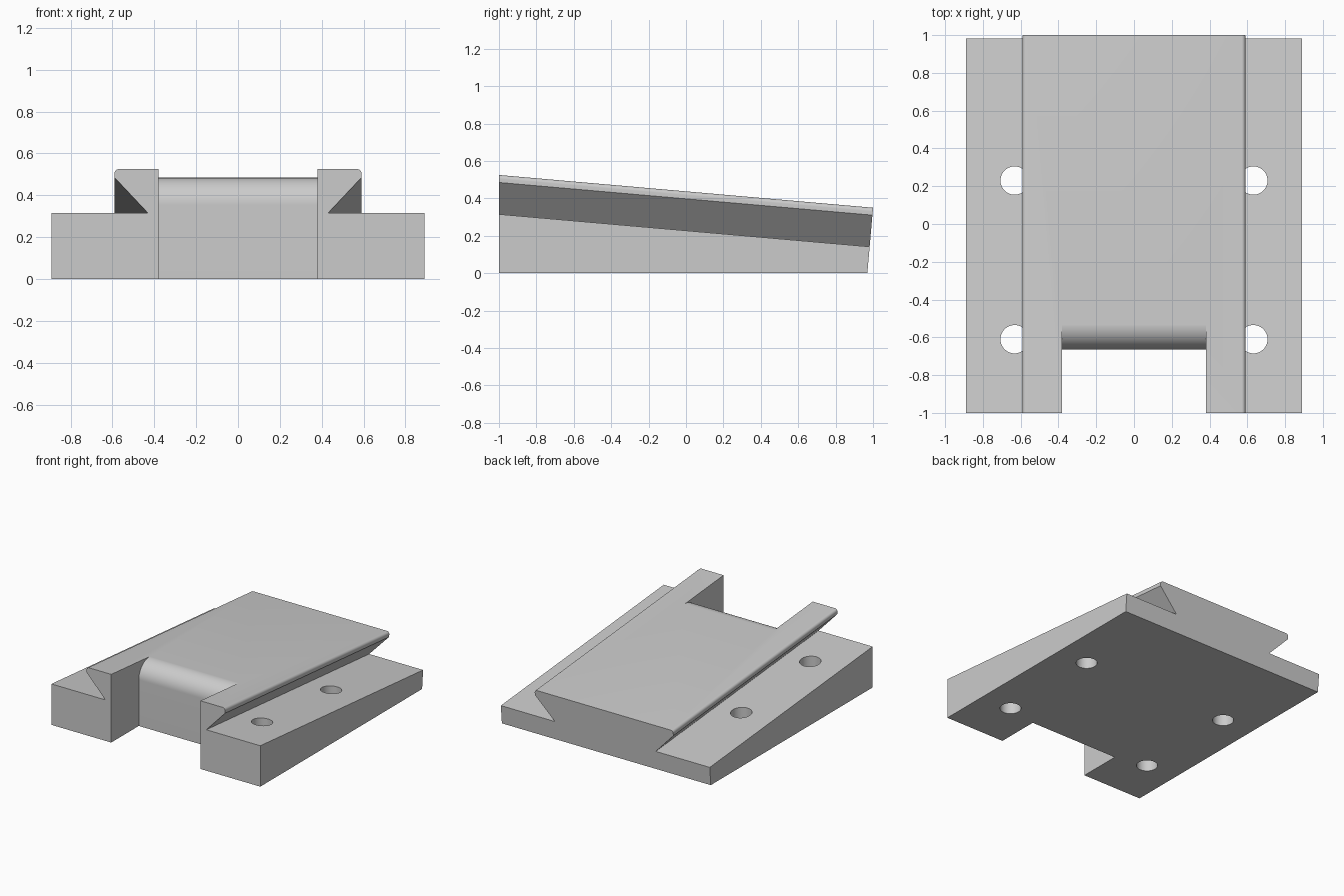
import bpy, bmesh, math

if "Cube" in bpy.data.objects:
    bpy.data.objects.remove(bpy.data.objects["Cube"])

SLOPE = 0.0875          # fall of the top faces towards the back
BACK_Y = 0.9695         # back edge on the ground
TOP_Z = 0.525           # highest edge, at the front

grey = bpy.data.materials.new("plain grey")
grey.use_nodes = True
grey.diffuse_color = (0.6, 0.6, 0.6, 1)
grey.node_tree.nodes["Principled BSDF"].inputs["Base Color"].default_value = (0.6, 0.6, 0.6, 1)


def loft(name, start, end):
    """Solid between two matching rings of points."""
    bm = bmesh.new()
    a = [bm.verts.new(p) for p in start]
    b = [bm.verts.new(p) for p in end]
    bm.faces.new(a)
    bm.faces.new(b[::-1])
    for i in range(len(a)):
        j = (i + 1) % len(a)
        bm.faces.new((a[i], b[i], b[j], a[j]))
    bmesh.ops.recalc_face_normals(bm, faces=bm.faces)
    mesh = bpy.data.meshes.new(name)
    bm.to_mesh(mesh)
    bm.free()
    obj = bpy.data.objects.new(name, mesh)
    bpy.context.collection.objects.link(obj)
    mesh.materials.append(grey)
    return obj


def arc(cx, cy, r, start, end, steps):
    angles = [math.radians(start + (end - start) * i / steps) for i in range(steps + 1)]
    return [(cx + r * math.cos(t), cy + r * math.sin(t)) for t in angles]


def back_point(x, z):
    """Slide a front point down the slope to the tilted back face."""
    if z == 0:
        return (x, BACK_Y, 0)
    y = (BACK_Y + SLOPE * z - SLOPE ** 2) / (1 + SLOPE ** 2)
    return (x, y, z - SLOPE * (y + 1))


# Wedge base with a dovetail rail
half = [(0.89, 0), (0.89, 0.315), (0.43, 0.315), (0.59, 0.485)]
half += arc(0.57, TOP_Z - 0.02, 0.02, 0, 90, 8)
profile = half + [(-x, z) for x, z in reversed(half)]
body = loft("dovetail_wedge", [(x, -1, z) for x, z in profile],
            [back_point(x, z) for x, z in profile])

# Front notch with a rounded upper edge
tilt = math.atan(SLOPE)
radius, wall = 0.13, -0.665
cy = wall + radius
cz = TOP_Z - SLOPE * (cy + 1) - radius / math.cos(tilt) + 0.0004
notch = [(-1.2, -0.2), (wall, -0.2)]
notch += arc(cy, cz, radius, 180, 90 - math.degrees(tilt), 24)
notch += [(notch[-1][0], 0.8), (-1.2, 0.8)]
cutters = [loft("notch_cutter", [(-0.38, y, z) for y, z in notch],
                [(0.38, y, z) for y, z in notch])]

# Four bolt holes, stopping below the rail overhang
for side in (-1, 1):
    for y in (0.23, -0.61):
        ring = arc(side * 0.632, y, 0.075, 0, 360, 48)[:-1]
        top = 0.315 - SLOPE * (y + 1) + 0.03
        cutters.append(loft("hole_cutter", [(px, py, -0.1) for px, py in ring],
                            [(px, py, top) for px, py in ring]))

bpy.ops.object.select_all(action='DESELECT')
bpy.context.view_layer.objects.active = body
body.select_set(True)
for cutter in cutters:
    cutter.hide_render = True
    cut = body.modifiers.new("cut", 'BOOLEAN')
    cut.operation = 'DIFFERENCE'
    cut.solver = 'EXACT'
    cut.object = cutter
    bpy.ops.object.modifier_apply(modifier=cut.name)
    bpy.data.objects.remove(cutter)

bpy.ops.object.shade_smooth_by_angle(angle=math.radians(30))
